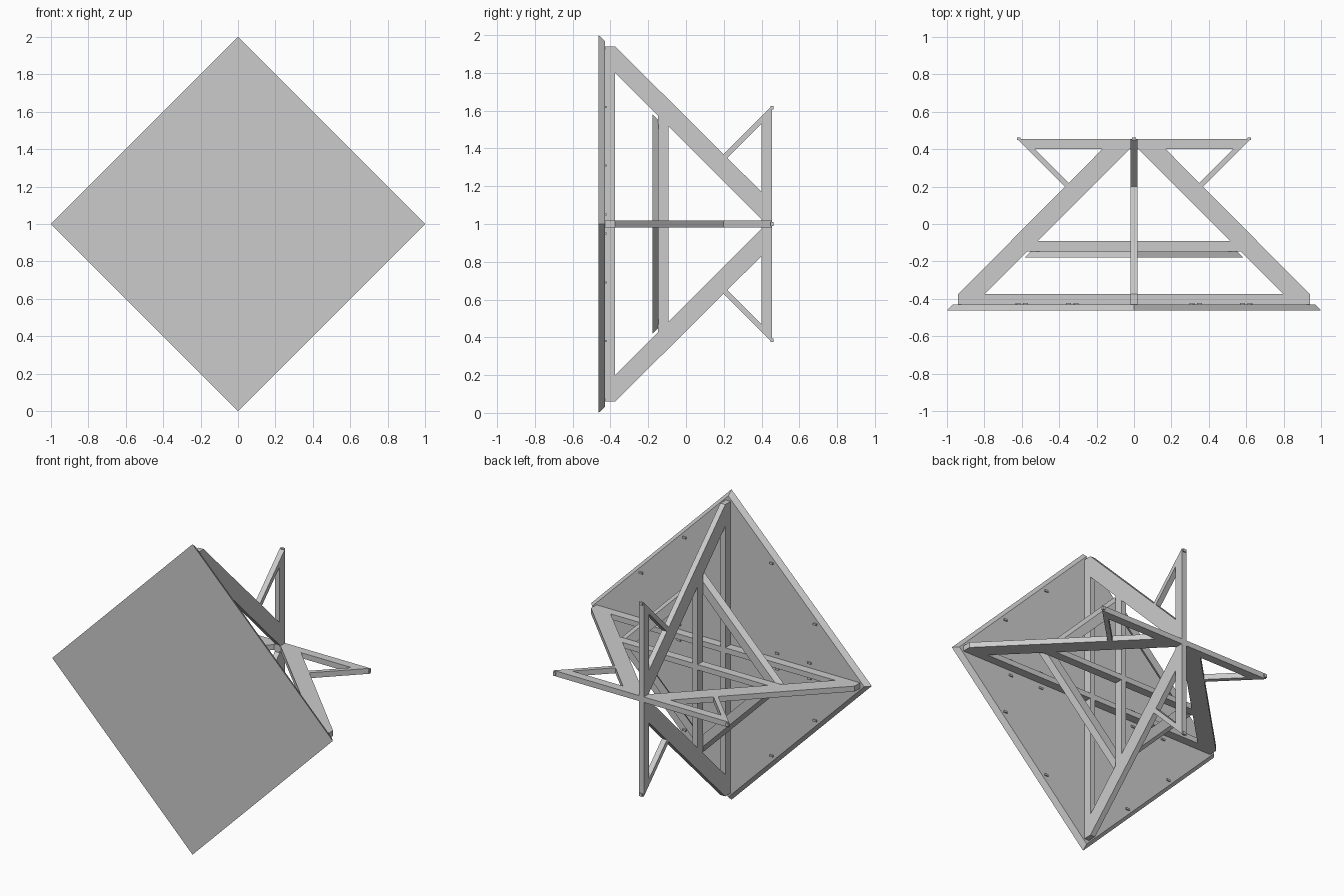
import bpy, bmesh, math
from mathutils import Matrix, Vector

if "Cube" in bpy.data.objects:
    bpy.data.objects.remove(bpy.data.objects["Cube"])

T = 0.035          # timber thickness
C = Vector((0, 0, 1))


def add_mesh(name, bm):
    bmesh.ops.recalc_face_normals(bm, faces=bm.faces[:])
    me = bpy.data.meshes.new(name)
    bm.to_mesh(me)
    bm.free()
    ob = bpy.data.objects.new(name, me)
    bpy.context.collection.objects.link(ob)
    return ob


def spokes(name, profile, thick=T):
    """Extrude a (radius, y) profile and repeat it in four directions around the y axis."""
    for i in range(4):
        rot = Matrix.Translation(C) @ Matrix.Rotation(i * math.pi / 2, 4, 'Y')
        bm = bmesh.new()
        face = bm.faces.new([bm.verts.new((r, y, -thick / 2)) for r, y in profile])
        ext = bmesh.ops.extrude_face_region(bm, geom=[face])['geom']
        bmesh.ops.translate(bm, vec=(0, 0, thick),
                            verts=[v for v in ext if isinstance(v, bmesh.types.BMVert)])
        bm.transform(rot)
        add_mesh(f"{name}_{i + 1}", bm)


def diamond(name, rings):
    """Skin a list of (half diagonal, y) square rings; a closed list gives a frame."""
    bm = bmesh.new()
    loops = []
    for r, y in rings:
        loops.append([bm.verts.new((r * a, y, 1 + r * b))
                      for a, b in ((1, 0), (0, 1), (-1, 0), (0, -1))])
    closed = len(rings) > 2
    for k in range(len(loops) if closed else len(loops) - 1):
        p, q = loops[k], loops[(k + 1) % len(loops)]
        for i in range(4):
            j = (i + 1) % 4
            bm.faces.new((p[i], p[j], q[j], q[i]))
    if not closed:
        bm.faces.new(loops[0])
        bm.faces.new(loops[-1])
    add_mesh(name, bm)


def box(name, loc, size):
    bm = bmesh.new()
    bmesh.ops.create_cube(bm, size=1)
    bm.transform(Matrix.Translation(loc) @ Matrix.Diagonal((*size, 1)))
    add_mesh(name, bm)


# large front panel with bevelled edges
diamond("front_panel", [(1.0, -0.463), (0.97, -0.43)])

# inner square frame of flat timbers
w = 0.055 * math.sqrt(2)
diamond("inner_frame", [(0.582, -0.178), (0.55, -0.146), (0.55 - w, -0.146), (0.582 - w, -0.178)])

# crossed bars behind the panel and behind the inner frame
spokes("panel_bar", [(0, -0.43), (0.9, -0.43), (0.9, -0.375), (0, -0.375)])
spokes("inner_bar", [(0, -0.147), (0.575, -0.147), (0.52, -0.092), (0, -0.092)])

# sloping arms that meet at the rear hub
spokes("sloping_arm", [(0.94, -0.43), (0.94, -0.375), (0.115, 0.455), (0, 0.455),
                       (0, 0.425), (0.8, -0.375), (0.855, -0.43)])

# rear cross with braces and end pads
spokes("rear_bar", [(0, 0.40), (0.57, 0.40), (0.62, 0.455), (0, 0.455)])
spokes("rear_brace", [(0.625, 0.455), (0.3675, 0.1975), (0.3475, 0.2175), (0.585, 0.455)])
spokes("rear_end_pad", [(0.607, 0.448), (0.625, 0.448), (0.625, 0.463), (0.607, 0.463)], 0.022)

# small fixings on the back of the panel
for sx in (-1, 1):
    for sz in (-1, 1):
        for n, (x, z) in enumerate(((0.31, 0.62), (0.62, 0.31), (0.35, 0.05), (0.58, 0.05))):
            box("panel_fixing", (sx * x, -0.427, 1 + sz * z), (0.025, 0.01, 0.012))
